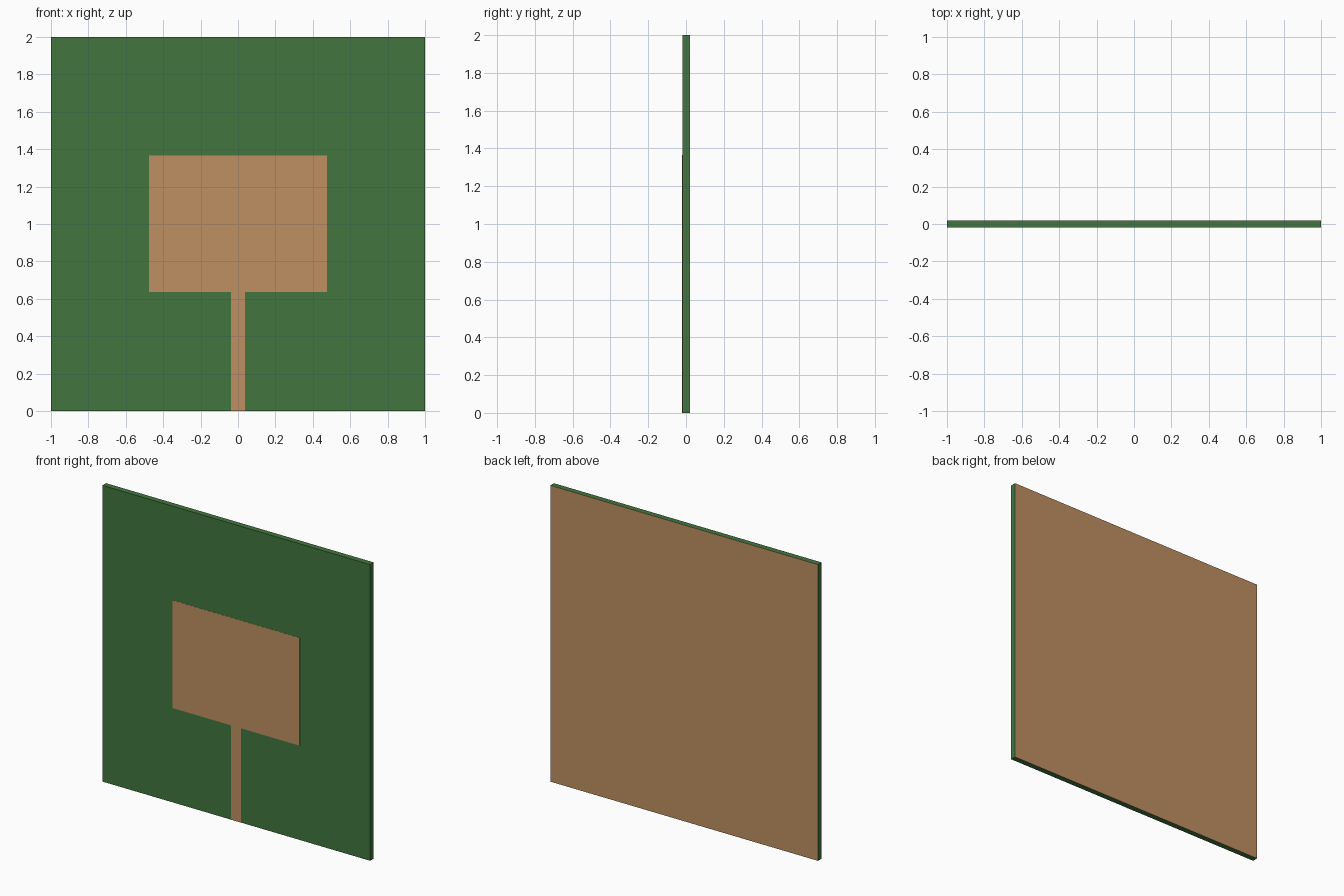
import bpy

if "Cube" in bpy.data.objects:
    bpy.data.objects.remove(bpy.data.objects["Cube"])


def material(name, color):
    m = bpy.data.materials.new(name)
    m.diffuse_color = color
    m.use_nodes = True
    m.node_tree.nodes["Principled BSDF"].inputs["Base Color"].default_value = m.diffuse_color
    return m


def box(name, x, y, z, mat):
    """Box from (min, max) ranges on each axis."""
    bpy.ops.mesh.primitive_cube_add(size=1, location=[sum(r) / 2 for r in (x, y, z)])
    ob = bpy.context.object
    ob.name = name
    ob.scale = [r[1] - r[0] for r in (x, y, z)]
    bpy.ops.object.transform_apply(location=False, rotation=False, scale=True)
    ob.data.materials.append(mat)
    return ob


green = material("board_green", (0.055, 0.18, 0.05, 1))
copper = material("copper", (0.52, 0.28, 0.12, 1))

H = 0.02      # half of the total thickness
FOIL = 0.001  # copper thickness

# Dielectric board
box("substrate", (-1, 1), (-H + FOIL, H - FOIL), (0, 2), green)
# Full copper sheet on the back
box("ground_plane", (-1, 1), (H - FOIL, H), (0, 2), copper)
# Radiating patch and its feed strip on the front
front = (-H, -H + FOIL)
box("patch", (-0.475, 0.475), front, (0.637, 1.365), copper)
box("feed_line", (-0.037, 0.037), front, (0, 0.637), copper)
